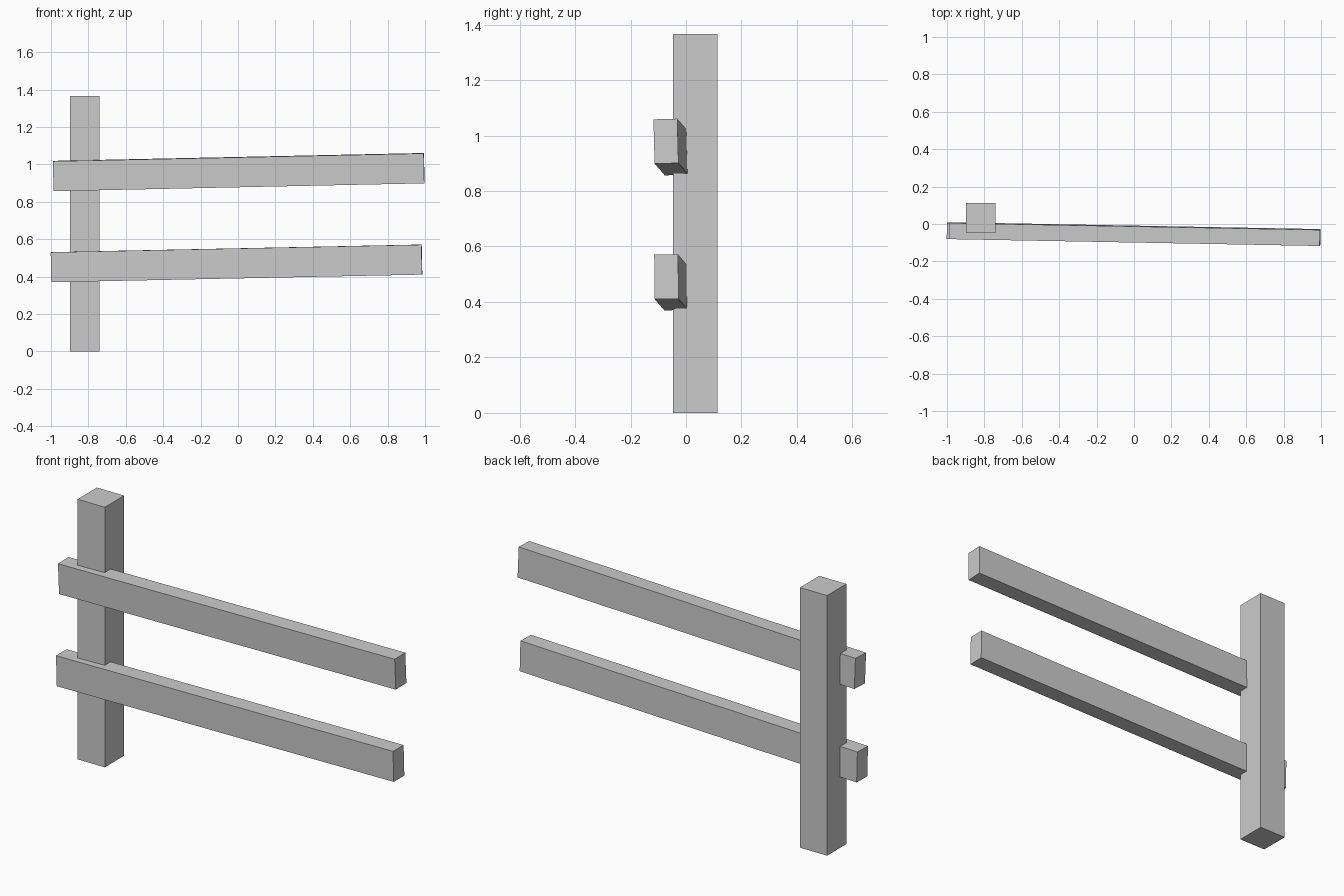
import bpy

if "Cube" in bpy.data.objects:
    bpy.data.objects.remove(bpy.data.objects["Cube"])


def beam(name, size, center, rot=(0, 0, 0)):
    bpy.ops.mesh.primitive_cube_add(size=1, location=center, rotation=rot)
    ob = bpy.context.object
    ob.name = name
    ob.scale = size
    bpy.ops.object.transform_apply(location=False, rotation=False, scale=True)
    return ob


# Upright square post
beam("fence_post", (0.158, 0.16, 1.366), (-0.82, 0.033, 0.683))

# Two slightly crooked rails let into the front of the post
rails = [
    ("upper_rail", (0.004, -0.054, 0.9585), (0.027, -0.0212, -0.0185)),
    ("lower_rail", (-0.008, -0.0535, 0.4705), (0.010, -0.0205, -0.0175)),
]
for name, center, rot in rails:
    beam(name, (1.983, 0.086, 0.16), center, rot)
